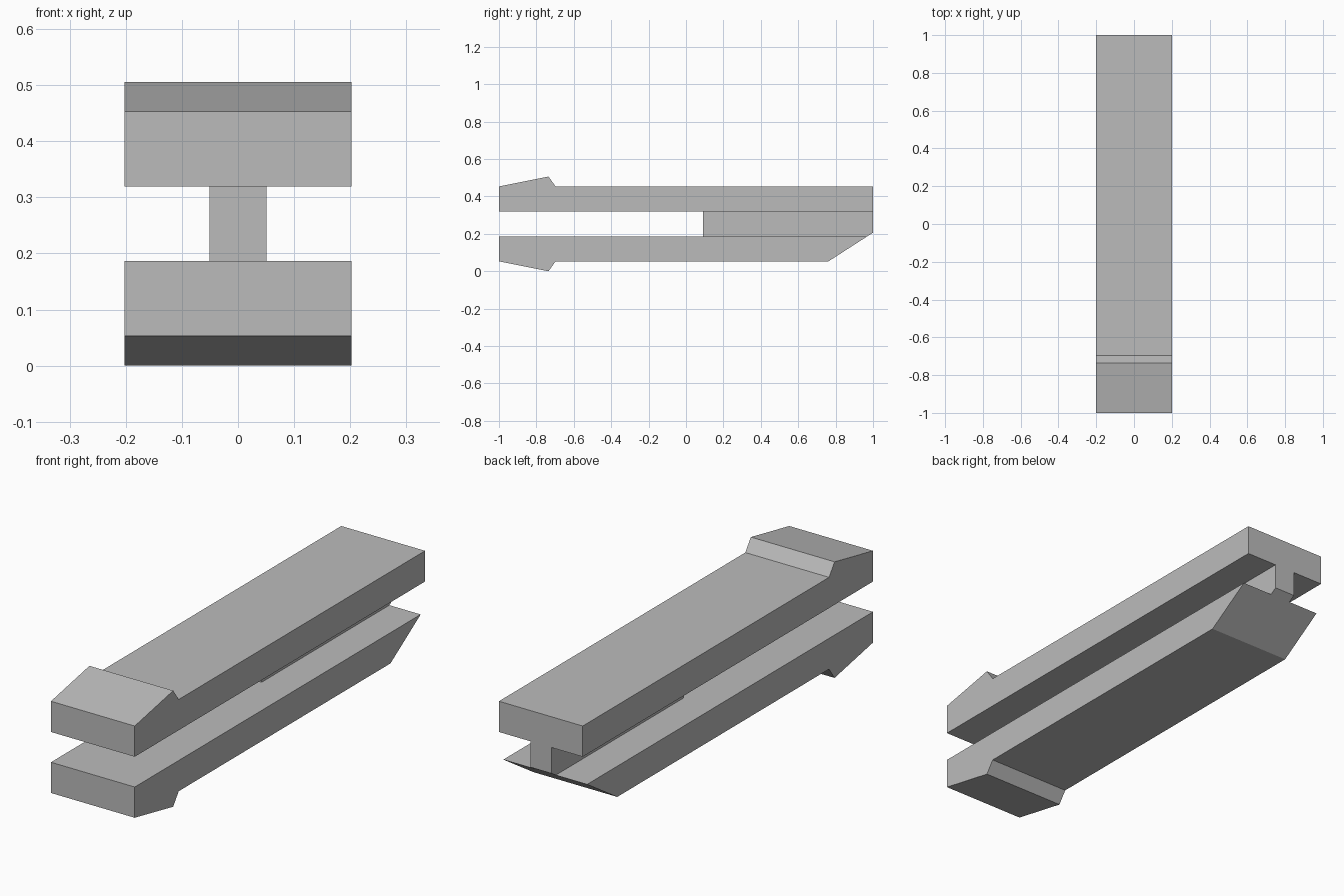
import bpy
import bmesh

cube = bpy.data.objects.get("Cube")
if cube:
    bpy.data.objects.remove(cube, do_unlink=True)

grey = bpy.data.materials.new("plain grey")
grey.use_nodes = True
colour = (0.5, 0.5, 0.5, 1)
grey.diffuse_color = colour
grey.node_tree.nodes["Principled BSDF"].inputs["Base Color"].default_value = colour


def extrude_profile(name, profile, half_width):
    """Sweep a closed (y, z) side profile across x."""
    bm = bmesh.new()
    face = bm.faces.new([bm.verts.new((-half_width, y, z)) for y, z in profile])
    swept = bmesh.ops.extrude_face_region(bm, geom=[face])["geom"]
    verts = [v for v in swept if isinstance(v, bmesh.types.BMVert)]
    bmesh.ops.translate(bm, verts=verts, vec=(2 * half_width, 0, 0))
    bmesh.ops.recalc_face_normals(bm, faces=bm.faces)
    mesh = bpy.data.meshes.new(name)
    bm.to_mesh(mesh)
    bm.free()
    mesh.materials.append(grey)
    obj = bpy.data.objects.new(name, mesh)
    bpy.context.collection.objects.link(obj)
    return obj


HALF_WIDTH = 0.202
HEIGHT = 0.506
INNER, OUTER = 0.187, 0.053   # lower arm's top and underside

# Wedge-shaped catch shared by both arms, front to back
catch = [(-1, INNER), (-1, OUTER), (-0.735, 0), (-0.697, OUTER)]

# Lower arm with sloped back end
extrude_profile("lower_arm", catch + [(0.762, OUTER), (0.97, INNER)], HALF_WIDTH)

# Upper arm: mirrored catch, square back end
upper = [(y, HEIGHT - z) for y, z in catch + [(1, OUTER), (1, INNER)]]
extrude_profile("upper_arm", upper, HALF_WIDTH)

# Narrow web joining the arms, its back corner following the slope
extrude_profile("joining_web", [(0.09, INNER), (0.97, INNER), (1, 0.206),
                                (1, HEIGHT - INNER), (0.09, HEIGHT - INNER)], 0.051)
